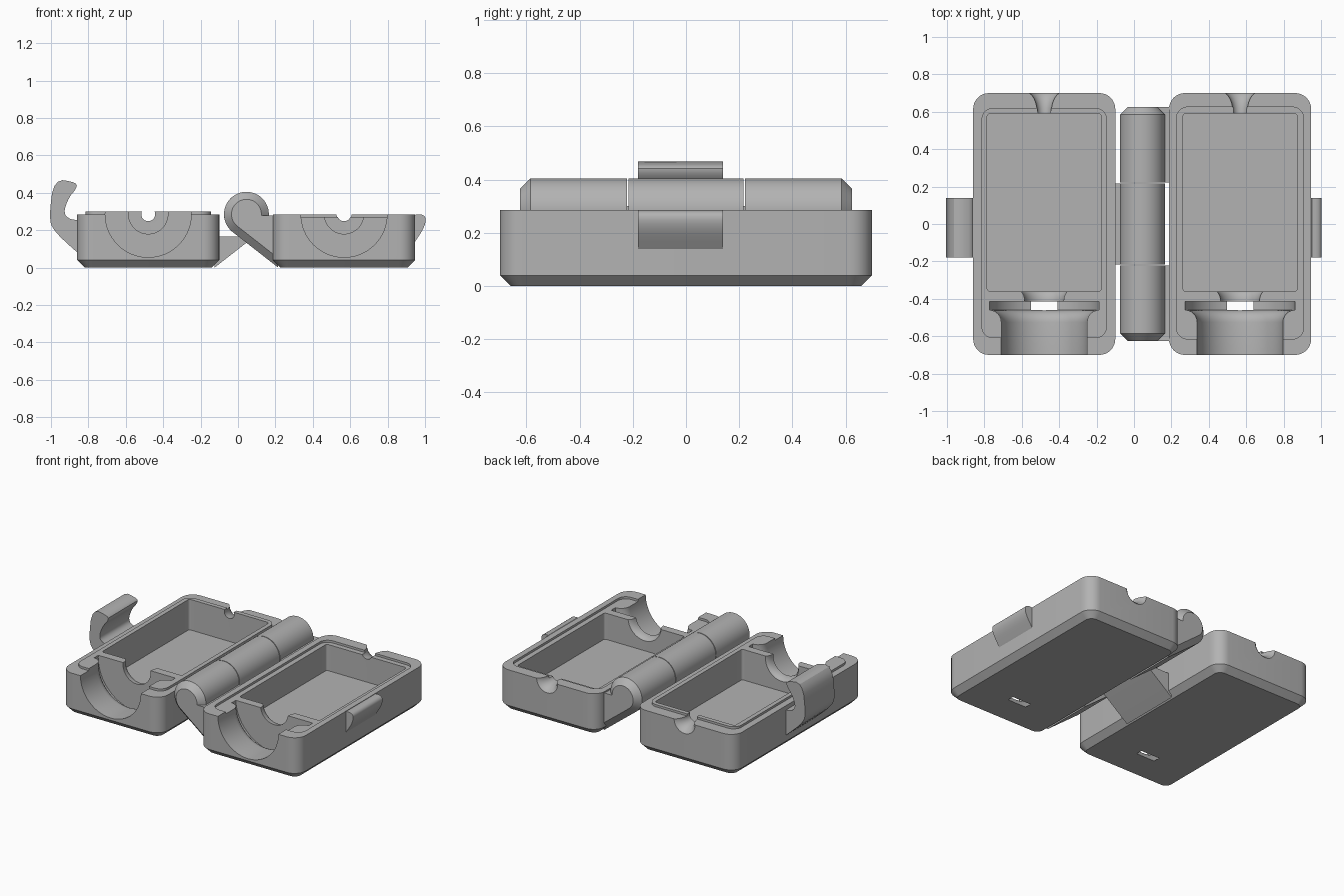
import bpy
import bmesh
from math import sin, cos, pi, radians, tan

cube = bpy.data.objects.get("Cube")
if cube:
    bpy.data.objects.remove(cube, do_unlink=True)

GREY = (0.45, 0.45, 0.45, 1)
grey = bpy.data.materials.new("plain grey")
grey.use_nodes = True
grey.diffuse_color = GREY
grey.node_tree.nodes["Principled BSDF"].inputs["Base Color"].default_value = GREY

RIM = 0.285            # height of the parting face and hinge axis
HINGE_X = 0.045
LATCH_Y = (-0.18, 0.14)


def loft(name, rings):
    """Skin a list of equal-length closed rings and cap both ends."""
    bm = bmesh.new()
    rows = [[bm.verts.new(p) for p in ring] for ring in rings]
    n = len(rows[0])
    for a, b in zip(rows, rows[1:]):
        for i in range(n):
            j = (i + 1) % n
            bm.faces.new((a[i], a[j], b[j], b[i]))
    bm.faces.new(rows[0])
    bm.faces.new(rows[-1])
    bmesh.ops.recalc_face_normals(bm, faces=bm.faces)
    mesh = bpy.data.meshes.new(name)
    bm.to_mesh(mesh)
    bm.free()
    mesh.materials.append(grey)
    obj = bpy.data.objects.new(name, mesh)
    bpy.context.collection.objects.link(obj)
    return obj


def rounded_block(name, cx, half_w, y0, y1, radius, layers):
    """Upright block with rounded corners; layers are (z, inset)."""
    rings = []
    for z, inset in layers:
        r = radius - inset
        ring = []
        for k, (sx, y) in enumerate(((1, y1), (-1, y1), (-1, y0), (1, y0))):
            px = cx + sx * (half_w - radius)
            py = y - radius if y == y1 else y + radius
            for i in range(9):
                a = (k + i / 8) * pi / 2
                ring.append((px + r * cos(a), py + r * sin(a), z))
        rings.append(ring)
    return loft(name, rings)


def lathe(name, cx, profile, steps=64):
    """Turned solid along y; profile is (radius, y)."""
    return loft(name, [[(cx + r * cos(2 * pi * i / steps), y, RIM + r * sin(2 * pi * i / steps))
                        for i in range(steps)] for r, y in profile])


def prism(name, outline, y0, y1):
    return loft(name, [[(x, y, z) for x, z in outline] for y in (y0, y1)])


def combine(obj, tool, operation):
    mod = obj.modifiers.new("cut", 'BOOLEAN')
    mod.operation = operation
    mod.solver = 'EXACT'
    mod.object = tool
    bpy.context.view_layer.objects.active = obj
    bpy.ops.object.modifier_apply(modifier=mod.name)
    bpy.data.objects.remove(tool, do_unlink=True)


def smooth_outline(points, rounds=2):
    """Corner-cutting for soft latch outlines."""
    for _ in range(rounds):
        new = []
        for (x0, z0), (x1, z1) in zip(points, points[1:] + points[:1]):
            new += [(x0 * .75 + x1 * .25, z0 * .75 + z1 * .25),
                    (x0 * .25 + x1 * .75, z0 * .25 + z1 * .75)]
        points = new
    return points


def tray(name, cx, raised):
    body = rounded_block(name, cx, 0.38, -0.7, 0.7, 0.085,
                         [(0, 0.04), (0.04, 0), (RIM, 0)])
    # Raised lip on one half, matching recess in the other
    if raised:
        lip = rounded_block("lip", cx, 0.335, -0.61, 0.62, 0.06, [(0.2, 0), (RIM + .015, 0)])
        combine(body, lip, 'UNION')
    else:
        lip = rounded_block("recess", cx, 0.34, -0.615, 0.625, 0.06, [(RIM - .015, 0), (0.4, 0)])
        combine(body, lip, 'DIFFERENCE')
    # Main pocket
    combine(body, rounded_block("pocket", cx, 0.305, -0.36, 0.59, 0.015,
                                [(0.09, 0), (0.5, 0)]), 'DIFFERENCE')
    # Neck bore flaring into a flange slot, then a throat into the pocket
    flare = [(0.294 - 0.064 * cos(a), -0.525 + 0.065 * sin(a))
             for a in (radians(d) for d in range(0, 91, 15))]
    throat = [(0.14 - 0.035 * cos(a), -0.415 + 0.06 * sin(a))
              for a in (radians(d) for d in range(0, 91, 15))]
    bore = [(0.001, -0.75), (0.23, -0.75)] + flare + [(0.294, -0.415)] + throat + \
           [(0.14, -0.3), (0.001, -0.3)]
    combine(body, lathe("bore", cx, bore), 'DIFFERENCE')
    # Small flared outlet at the back
    outlet = [(0.097 - 0.06 * cos(a), 0.59 + 0.115 * sin(a))
              for a in (radians(d) for d in range(0, 91, 15))]
    combine(body, lathe("outlet", cx, [(0.037, 0.5)] + outlet + [(0.097, 0.75)]), 'DIFFERENCE')
    return body


def knuckle(name, side, arm_top, sections):
    """Hinge barrel piece with its arm; sections are (y, radius)."""
    low = radians(232)
    start = -radians(89) if arm_top < 0.2 else -radians(5)
    end_x = 0.17
    rings = []
    for y, r in sections:
        pts = [(r * cos(start + (low - start) * i / 40), r * sin(start + (low - start) * i / 40))
               for i in range(41)]
        x0, z0 = pts[-1]
        pts += [(end_x, z0 + (end_x - x0) / tan(low) * -1), (end_x, pts[0][1])]
        rings.append([(HINGE_X + side * x, y, RIM + z) for x, z in pts])
    return loft(name, rings)


parts = [tray("left_tray", 0.567, False), tray("right_tray", -0.48, True)]

# Hinge
R = 0.12
parts.append(knuckle("middle_knuckle", -1, 0.165, [(-0.217, R), (0.217, R)]))
for label, s in (("front_knuckle", -1), ("back_knuckle", 1)):
    parts.append(knuckle(label, 1, 0.275, [(s * 0.222, R), (s * 0.585, R), (s * 0.625, 0.08)]))

# Latch hook and catch
hook = smooth_outline([(-0.83, 0.06), (-0.86, 0.08), (-0.99, 0.2), (-1.01, 0.27), (-0.985, 0.475),
                       (-0.86, 0.455), (-0.865, 0.42), (-0.905, 0.375), (-0.935, 0.29),
                       (-0.895, 0.255), (-0.83, 0.255)])
parts.append(prism("latch_hook", hook, *LATCH_Y))
catch = smooth_outline([(0.92, 0.1), (0.945, 0.135), (1.003, 0.225), (1.003, 0.285), (0.92, 0.285)])
parts.append(prism("latch_catch", catch, *LATCH_Y))

bpy.ops.object.select_all(action='DESELECT')
for obj in parts:
    obj.select_set(True)
bpy.context.view_layer.objects.active = parts[0]
bpy.ops.object.shade_smooth_by_angle(angle=radians(30))
